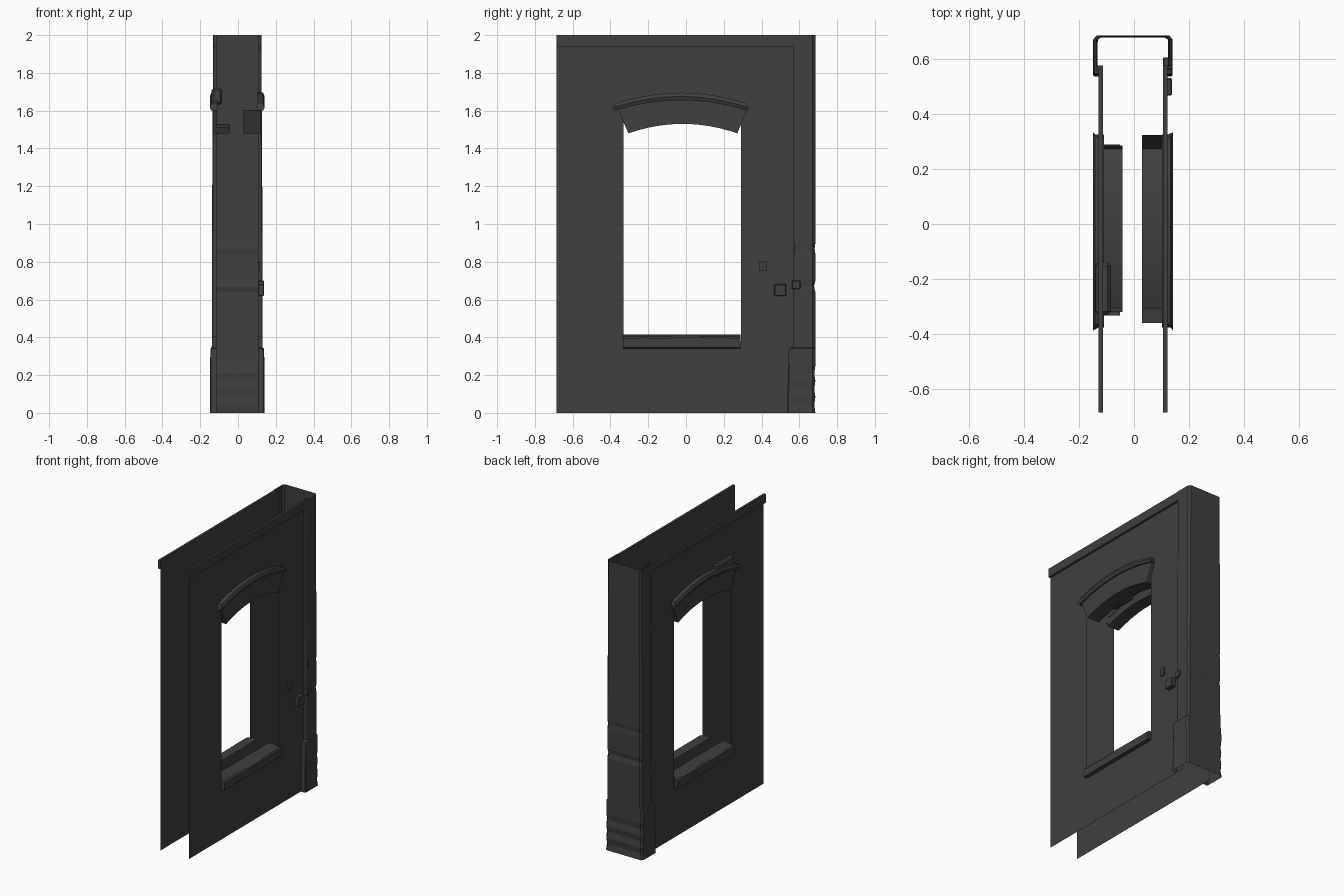
import bpy, bmesh, random

random.seed(4)
cube = bpy.data.objects.get("Cube")
if cube:
    bpy.data.objects.remove(cube)

stone = bpy.data.materials.new("dark grey stone")
COLOUR = (0.05, 0.05, 0.05, 1)
stone.diffuse_color = COLOUR
stone.use_nodes = True
stone.node_tree.nodes["Principled BSDF"].inputs["Base Color"].default_value = COLOUR

CENTRE = -0.004
SEGMENTS = 12


def lerp(a, b, t):
    return a + (b - a) * t


def finish(name, bm):
    bmesh.ops.remove_doubles(bm, verts=bm.verts, dist=0.0001)
    bmesh.ops.recalc_face_normals(bm, faces=bm.faces)
    mesh = bpy.data.meshes.new(name)
    bm.to_mesh(mesh)
    bm.free()
    mesh.materials.append(stone)
    ob = bpy.data.objects.new(name, mesh)
    bpy.context.collection.objects.link(ob)
    return ob


def loft(name, rows, closed=False, caps=False):
    """Skin a list of equally long point rows."""
    bm = bmesh.new()
    grid = [[bm.verts.new(p) for p in row] for row in rows]
    count = len(rows[0])
    for a, b in zip(grid, grid[1:]):
        for i in range(count if closed else count - 1):
            j = (i + 1) % count
            bm.faces.new((a[i], a[j], b[j], b[i]))
    if caps:
        bm.faces.new(grid[0])
        bm.faces.new(grid[-1])
    return finish(name, bm)


def block(name, side, x, y, z, bevel=0.0):
    """Box given by outward depth, length and height ranges."""
    rows = [[(CENTRE + side * a, b, c) for a, b in
             ((x[0], y[0]), (x[1], y[0]), (x[1], y[1]), (x[0], y[1]))] for c in z]
    ob = loft(name, rows, closed=True, caps=True)
    if bevel:
        mod = ob.modifiers.new("worn edges", "BEVEL")
        mod.width = bevel
    return ob


def arch(t, y0, y1, base, rise):
    return lerp(y0, y1, t), base + rise * 4 * t * (1 - t)


STEPS = [i / SEGMENTS for i in range(SEGMENTS + 1)]


def wall(name, side):
    """Thin wall sheet with an arched window hole."""
    x = CENTRE + side * 0.109
    bm = bmesh.new()

    def quad(*pts):
        bm.faces.new([bm.verts.new((x, y, z)) for y, z in pts])

    left, right, low = -0.33, 0.29, 0.38
    quad((-0.685, 0), (left, 0), (left, 2), (-0.685, 2))
    quad((right, 0), (0.6, 0), (0.6, 2), (right, 2))
    quad((left, 0), (right, 0), (right, low), (left, low))
    for t, u in zip(STEPS, STEPS[1:]):
        a, b = (arch(k, left, right, 1.56, 0.03) for k in (t, u))
        quad(a, b, (b[0], 2), (a[0], 2))
    finish(name, bm)


def lintel(name, side, inner, end_height):
    """Curved face, deep soffit and slanted ends, open at the top."""
    out = CENTRE + side * 0.127
    back = CENTRE + side * inner
    rows = []
    for t in STEPS:
        top = arch(t, -0.362, 0.325, 1.61, 0.05)
        bottom = arch(t, -0.305, 0.272, 1.48, 0.05)
        rows.append([(CENTRE + side * 0.109, *top), (out, *top), (out, *bottom), (back, *bottom)])
    loft(name, rows)
    for label, row in (("front", rows[0]), ("rear", rows[-1])):
        low, high = row[2], row[1]
        y = lerp(low[1], high[1], end_height)
        z = lerp(low[2], high[2], end_height)
        loft(f"{name}_{label}_end", [[low, row[3]], [(out, y, z), (back, y, z)]])
        if end_height < 1:
            inside = CENTRE + side * 0.109
            loft(f"{name}_{label}_cheek",
                 [[low, high], [(inside, *low[1:]), (inside, *high[1:])]])


def hood(name, side):
    """Solid curved moulding above the lintel."""
    rows = []
    for t in STEPS:
        low = arch(t, -0.375, 0.325, 1.6, 0.055)
        mid = arch(t, -0.387, 0.333, 1.615, 0.06)
        high = arch(t, -0.365, 0.315, 1.64, 0.055)
        rows.append([(CENTRE + side * d, *p) for d, p in
                     ((0.105, low), (0.137, low), (0.145, mid), (0.137, high), (0.105, high))])
    loft(name, rows, closed=True, caps=True)


def sill(name, side, inner):
    """Sill face with a top sheet rising gently inwards."""
    rows = []
    for t in STEPS:
        y = lerp(-0.333, 0.288, t)
        chip = random.uniform(-0.004, 0.004)
        rows.append([(CENTRE + side * d, y, z) for d, z in
                     ((0.109, 0.342), (0.134, 0.345), (0.134, 0.397 + chip),
                      (0.126, 0.405), (inner, 0.416))])
    loft(name, rows)
    for label, row in (("front", rows[0]), ("rear", rows[-1])):
        bm = bmesh.new()
        bm.faces.new([bm.verts.new(p) for p in row[:4] + [(row[0][0], row[0][1], 0.407)]])
        finish(f"{name}_{label}_cap", bm)


# Matching parts on both sides
for side, label, depth, ends in ((1, "left", 0.033, 0.95), (-1, "right", 0.038, 0.25)):
    wall(f"{label}_wall", side)
    block(f"{label}_top_trim", side, (0.109, 0.125), (-0.685, 0.575), (1.94, 2.0))
    lintel(f"{label}_lintel", side, depth, ends)
    hood(f"{label}_hood", side)
    sill(f"{label}_sill", side, depth + 0.008)


# Corner post: a wrapped sheet, flared at the plinth, chipped low down
def post_row(z, half, lip, chip=0.0):
    outline = [(0.109, lip), (half - 0.004, lip), (half, lip + 0.006),
               (half - chip, 0.67), (half - 0.012 - chip, 0.685 - chip)]
    left = [(CENTRE + x, y, z) for x, y in outline]
    return left + [(CENTRE - x, y, z) for x, y in reversed(outline)]


rows = [post_row(0, 0.144, 0.535)]
for i in range(1, 8):
    rows.append(post_row(0.042 * i, 0.143, 0.535 + 0.001 * i, random.choice((0, 0, 0.006))))
rows.append(post_row(0.34, 0.141, 0.545))
rows.append(post_row(0.345, 0.135, 0.57))
for z, chip in ((0.64, 0), (0.67, 0.007), (0.7, 0), (0.84, 0), (0.87, 0.004), (0.9, 0)):
    rows.append(post_row(z, 0.134, 0.57, chip))
rows.append(post_row(2.0, 0.128, 0.57))
loft("corner_post", rows)

# Loose bricks showing through the plaster
block("upper_brick", 1, (0.109, 0.119), (0.39, 0.428), (0.755, 0.805))
block("lower_brick", 1, (0.109, 0.142), (0.467, 0.53), (0.618, 0.682), 0.004)
block("post_brick", 1, (0.109, 0.142), (0.56, 0.605), (0.655, 0.7), 0.004)
block("hood_stone", -1, (0.08, 0.136), (-0.33, -0.14), (1.63, 1.72), 0.012)
